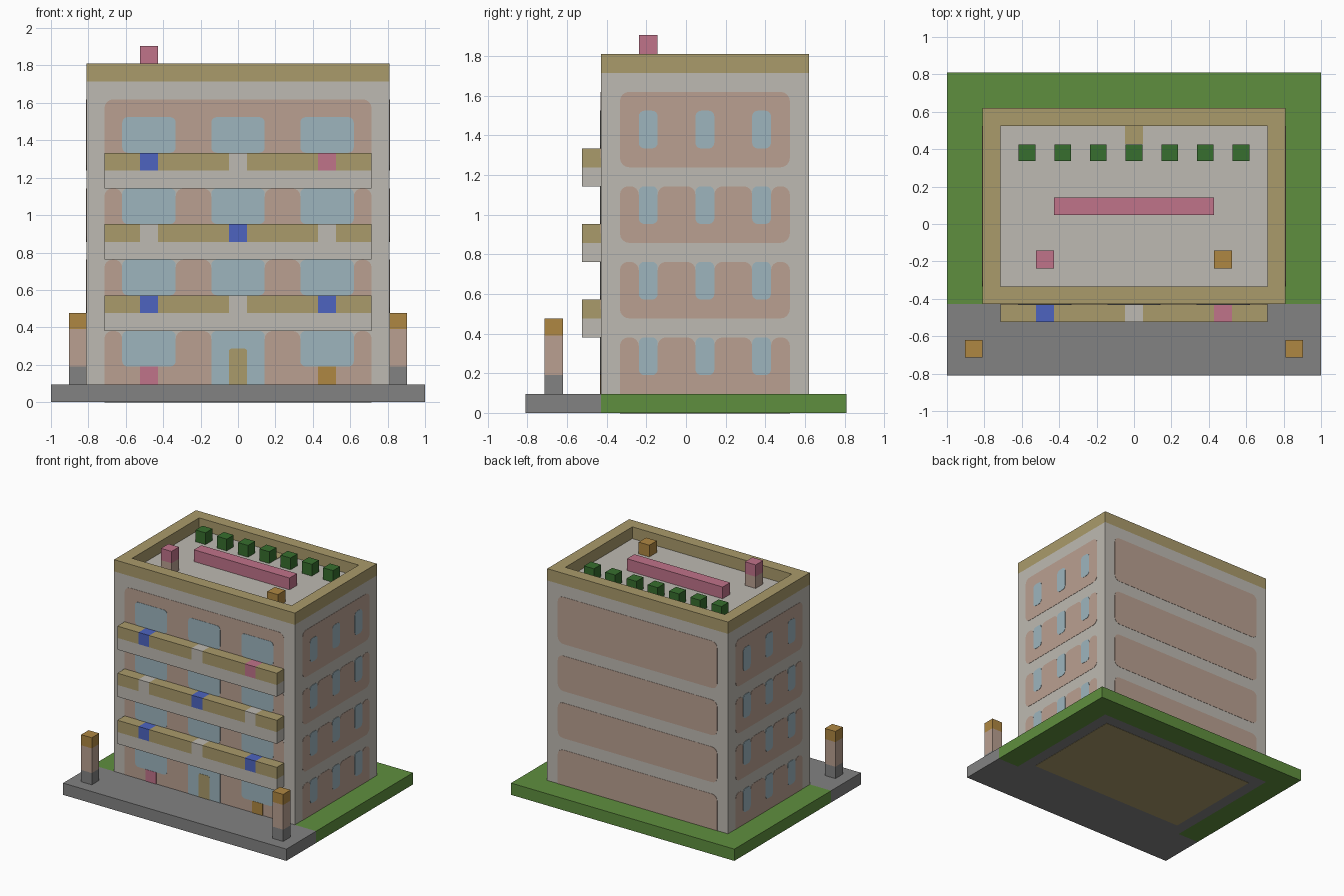
import bpy, math

U = 2 / 21  # size of one building block

old = bpy.data.objects.get("Cube")
if old:
    bpy.data.objects.remove(old, do_unlink=True)


def material(name, *rgb):
    lin = [((c / 255 + 0.055) / 1.055) ** 2.4 for c in rgb] + [1]
    m = bpy.data.materials.new(name)
    m.use_nodes = True
    m.diffuse_color = lin
    m.node_tree.nodes["Principled BSDF"].inputs["Base Color"].default_value = lin
    return m


WALL = material("wall grey", 190, 186, 178)
CLAY = material("pale clay", 186, 160, 145)
GLASS = material("window blue", 157, 181, 190)
TAN = material("trim tan", 170, 155, 107)
BLUE = material("accent blue", 77, 100, 192)
PINK = material("accent pink", 192, 115, 138)
ORANGE = material("lamp orange", 175, 135, 66)
LEAF = material("shrub green", 55, 110, 46)
GRASS = material("grass green", 95, 143, 62)
PAVING = material("paving grey", 130, 130, 130)


def add_mesh(name, verts, faces, mat):
    me = bpy.data.meshes.new(name)
    me.from_pydata(verts, [], faces)
    me.materials.append(mat)
    ob = bpy.data.objects.new(name, me)
    bpy.context.collection.objects.link(ob)
    return ob


def box(name, mat, x0, x1, y0, y1, z0, z1):
    """Box between block coordinates."""
    v = [(x * U, y * U, z * U) for z in (z0, z1)
         for x, y in ((x0, y0), (x1, y0), (x1, y1), (x0, y1))]
    f = [(3, 2, 1, 0), (4, 5, 6, 7)] + [
        (i, (i + 1) % 4, (i + 1) % 4 + 4, i + 4) for i in range(4)]
    return add_mesh(name, v, f, mat)


# Facades: each maps (across, up, out) to a point in block units
def front(a, h, d): return (a * U, -4.5 * U - d, h * U)
def back(a, h, d): return (-a * U, 6.5 * U + d, h * U)
def left(a, h, d): return (8.5 * U + d, a * U, h * U)
def right(a, h, d): return (-8.5 * U - d, -a * U, h * U)


def plate(name, mat, side, a0, a1, h0, h1, bottom=0.0, top=0.0, out=0.002):
    """Thin panel on a facade, with rounded bottom and top corners."""
    pts = []
    for a, h, r, sa, sh, start in ((a0, h0, bottom, 1, 1, 180), (a1, h0, bottom, -1, 1, 270),
                                   (a1, h1, top, -1, -1, 0), (a0, h1, top, 1, -1, 90)):
        for k in range(5 if r else 1):
            t = math.radians(start + 22.5 * k)
            pts.append((a + r * (sa + math.cos(t)), h + r * (sh + math.sin(t))) if r else (a, h))
    n = len(pts)
    v = [side(a, h, 0) for a, h in pts] + [side(a, h, out) for a, h in pts]
    f = [tuple(range(n, 2 * n)), tuple(reversed(range(n)))] + [
        (i, (i + 1) % n, (i + 1) % n + n, i + n) for i in range(n)]
    return add_mesh(name, v, f, mat)


def floor_panel(name, side, a0, a1, h0, h1, windows, notched):
    """Clay panel of one storey; the top edge is notched beside tall windows."""
    foot = 0 if h0 == 1 else 0.5
    if not notched:
        plate(name, CLAY, side, a0, a1, h0, h1, foot, 0.5)
        return
    plate(name, CLAY, side, a0, a1, h0, h1 - 0.5, foot)
    edges = [a0] + [e for w in windows for e in w] + [a1]
    for s, e in zip(edges[::2], edges[1::2]):
        plate(name + "_top", CLAY, side, s, e, h1 - 0.5, h1, 0, 0.45)


# Ground slab
box("lawn_back", GRASS, -10.5, 10.5, 6.5, 8.5, 0, 1)
for s in (-1, 1):
    x0, x1 = sorted((s * 8.5, s * 10.5))
    box("lawn_side", GRASS, x0, x1, -4.5, 6.5, 0, 1)
box("pavement", PAVING, -10.5, 10.5, -8.5, -4.5, 0, 1)
box("foundation", PAVING, -8.5, 8.5, -4.5, 6.5, 0, 1)
box("foundation_core", TAN, -7.5, 7.5, -3.5, 5.5, -0.02, 0).location.z = 0.0

# Building body and roof parapet
box("building_body", WALL, -8.5, 8.5, -4.5, 6.5, 1, 18)
box("parapet_front", TAN, -8.5, 8.5, -4.5, -3.5, 18, 19)
box("parapet_back", TAN, -8.5, 8.5, 5.5, 6.5, 18, 19)
box("parapet_left", TAN, 7.5, 8.5, -3.5, 5.5, 18, 19)
box("parapet_right", TAN, -8.5, -7.5, -3.5, 5.5, 18, 19)

# Roof furniture
box("roof_mat", TAN, -0.5, 0.5, 4.5, 5.5, 18, 18.04)
box("roof_bench", PINK, -4.5, 4.5, 0.5, 1.5, 18, 19)
box("chimney_base", CLAY, -5.5, -4.5, -2.5, -1.5, 18, 19)
box("chimney_top", PINK, -5.5, -4.5, -2.5, -1.5, 19, 20)
box("roof_vent", ORANGE, 4.5, 5.5, -2.5, -1.5, 18, 19)
for i in range(-3, 4):
    box("roof_shrub", LEAF, 2 * i - 0.47, 2 * i + 0.47, 3.53, 4.47, 18, 19)

# Storeys: panels and windows on all sides
front_windows = [(-6.5, -3.5), (-1.5, 1.5), (3.5, 6.5)]
side_windows = [(-2.5, -1.5), (0.5, 1.5), (3.5, 4.5)]
mirrored = [(-e, -s) for s, e in reversed(side_windows)]
for h0, h1 in ((1, 4), (5, 8), (9, 12), (13, 17)):
    notched = h1 < 17
    sill = h0 + 1
    for name, side, a0, a1, wins in (("front", front, -7.5, 7.5, front_windows),
                                     ("back", back, -7.5, 7.5, []),
                                     ("left", left, -3.5, 5.5, side_windows),
                                     ("right", right, -5.5, 3.5, mirrored)):
        floor_panel(name + "_panel", side, a0, a1, h0, h1, wins, notched and bool(wins))
        for s, e in wins:
            entrance = name == "front" and h0 == 1 and s == -1.5
            plate(name + "_window", GLASS, side, s, e, 1 if entrance else sill, sill + 2,
                  0 if entrance else 0.3, 0.3, 0.004)

# Entrance door and flower boxes by the pavement
plate("front_door", TAN, front, -0.5, 0.5, 1, 3, 0, 0.12, 0.006)
plate("flower_box_right", PINK, front, -5.5, -4.5, 1, 2, 0, 0, 0.006)
plate("flower_box_left", ORANGE, front, 4.5, 5.5, 1, 2, 0, 0, 0.006)

# Balconies: plain lower half, coloured blocks along the rail
for z, accents in ((12, {-5: BLUE, 0: WALL, 5: PINK}),
                   (8, {-5: WALL, 0: BLUE, 5: WALL}),
                   (4, {-5: BLUE, 0: WALL, 5: BLUE})):
    box("balcony_base", WALL, -7.5, 7.5, -5.5, -4.5, z, z + 1)
    start = -7.5
    for x, mat in accents.items():
        box("balcony_rail", TAN, start, x - 0.5, -5.5, -4.5, z + 1, z + 2)
        box("balcony_accent", mat, x - 0.5, x + 0.5, -5.5, -4.5, z + 1, z + 2)
        start = x + 0.5
    box("balcony_rail", TAN, start, 7.5, -5.5, -4.5, z + 1, z + 2)

# Lamp posts on the pavement
for x in (-9, 9):
    for name, mat, z0, z1 in (("lamp_foot", PAVING, 1, 2), ("lamp_post", CLAY, 2, 4.1),
                              ("lamp_head", ORANGE, 4.1, 5)):
        box(name, mat, x - 0.5, x + 0.5, -7.5, -6.5, z0, z1)
